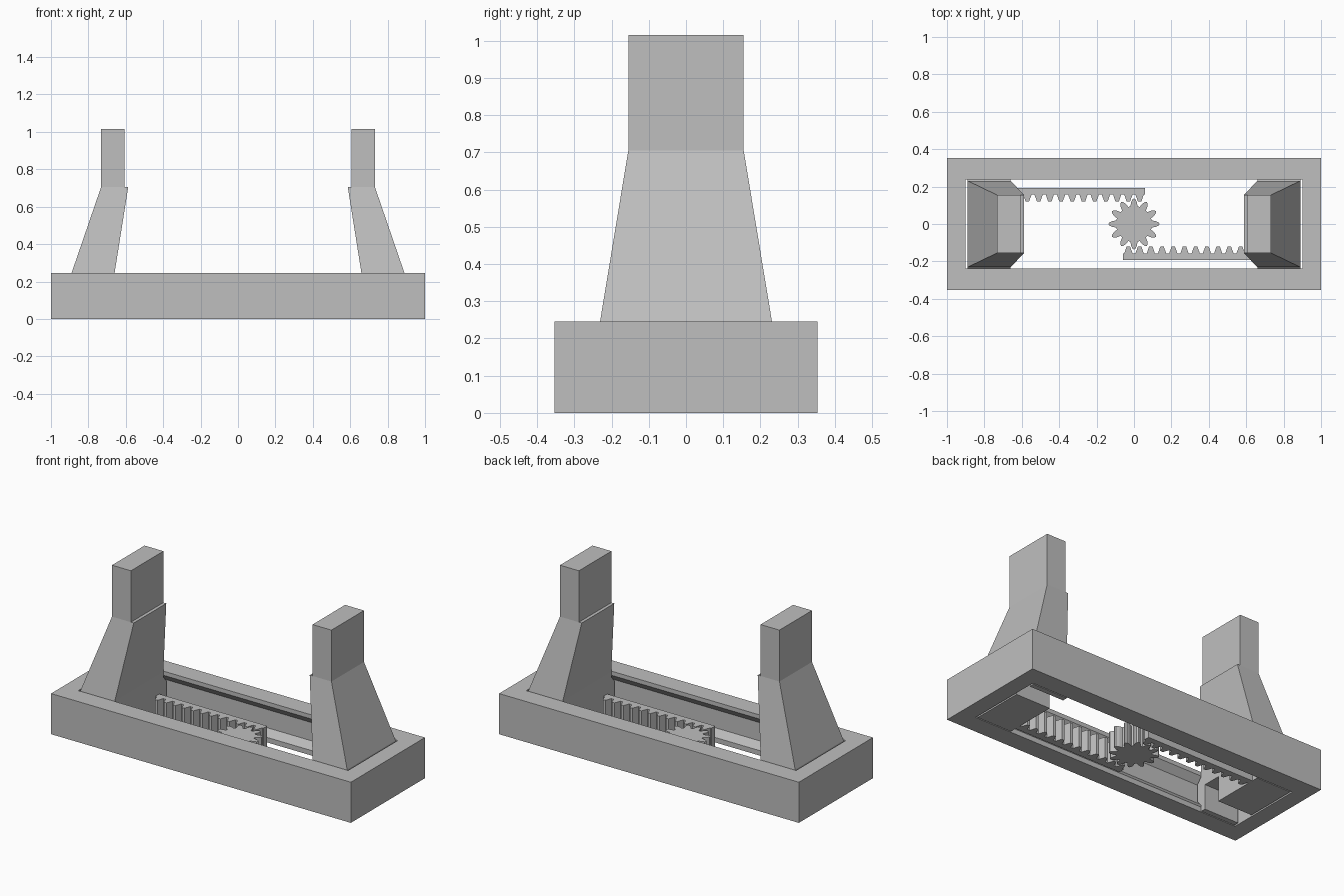
import bpy, bmesh, math
from mathutils import Vector

cube = bpy.data.objects.get("Cube")
if cube:
    bpy.data.objects.remove(cube, do_unlink=True)

grey = bpy.data.materials.new("plain grey")
grey.use_nodes = True
colour = (0.52, 0.52, 0.52, 1)
grey.diffuse_color = colour
grey.node_tree.nodes["Principled BSDF"].inputs["Base Color"].default_value = colour

HEIGHT = 0.245      # frame height
GEAR_H = 0.125      # gear and rack height
TEETH = 12
PITCH = 0.06        # rack tooth spacing


def finish(name, bm):
    bmesh.ops.recalc_face_normals(bm, faces=bm.faces)
    mesh = bpy.data.meshes.new(name)
    bm.to_mesh(mesh)
    bm.free()
    mesh.materials.append(grey)
    obj = bpy.data.objects.new(name, mesh)
    bpy.context.collection.objects.link(obj)
    return obj


def prism(name, points, start, end, axis="z"):
    """Extrude a flat outline along z (points are x, y) or x (points are y, z)."""
    def place(p, d):
        return (d, p[0], p[1]) if axis == "x" else (p[0], p[1], d)
    bm = bmesh.new()
    face = bm.faces.new([bm.verts.new(place(p, start)) for p in points])
    moved = bmesh.ops.extrude_face_region(bm, geom=[face])["geom"]
    shift = Vector(place((0, 0), end - start))
    bmesh.ops.translate(bm, vec=shift,
                        verts=[v for v in moved if isinstance(v, bmesh.types.BMVert)])
    if face.is_valid and len(bm.faces) == len(points) + 1:
        bm.faces.new(list(reversed(face.verts)))
    return finish(name, bm)


def taper(name, low, high):
    """Solid between two rectangles given as (x0, x1, half width, z)."""
    bm = bmesh.new()
    rings = []
    for x0, x1, w, z in (low, high):
        corners = ((x0, -w), (x1, -w), (x1, w), (x0, w))
        rings.append([bm.verts.new((x, y, z)) for x, y in corners])
    a, b = rings
    bm.faces.new(a)
    bm.faces.new(b)
    for i in range(4):
        j = (i + 1) % 4
        bm.faces.new((a[i], a[j], b[j], b[i]))
    return finish(name, bm)


def mirrored(points):
    return points + [(-y, z) for y, z in reversed(points)]


# Frame with a grooved slot for the sliding jaws
groove = [(0.27, 0.18), (0.27, 0.07)]
slot = mirrored([(0.237, 0.3), (0.237, 0.22)] + groove + [(0.237, 0.03), (0.237, -0.05)])
frame = taper("frame", (-1, 1, 0.353, 0), (-1, 1, 0.353, HEIGHT))
cutter = prism("slot_cutter", slot, -0.9, 0.9, "x")
cut = frame.modifiers.new("slot", "BOOLEAN")
cut.operation = "DIFFERENCE"
cut.solver = "EXACT"
cut.object = cutter
bpy.context.view_layer.objects.active = frame
frame.select_set(True)
bpy.ops.object.modifier_apply(modifier="slot")
bpy.data.objects.remove(cutter, do_unlink=True)

# Jaw base outline: side rails, plus a channel for the opposite rack
rail = [(0.231, HEIGHT), (0.231, 0.214), (0.262, 0.176), (0.262, 0.074),
        (0.231, 0.034), (0.231, 0.0)]
channel = [(0.2, 0.0), (0.2, 0.15), (0.09, 0.15), (0.09, 0.0)]
base = rail + channel + [(-y, z) for y, z in reversed(rail)]

# Rack outline: straight back, row of trapezoid teeth
tips = []
for i in range(12):
    centre = 0.03 - i * PITCH
    tips += [(centre + dx, y) for dx, y in
             ((0.022, 0.157), (0.009, 0.12), (-0.009, 0.12), (-0.022, 0.157))]
rack = [(-0.68, 0.192), (0.06, 0.192), (0.06, 0.157)] + tips + [(-0.68, 0.157)]

# Two jaws, each the other one turned half round
for side, sign in (("left", 1), ("right", -1)):
    parts = [
        prism(side + "_jaw_base", base, 0.66, 0.89, "x"),
        taper(side + "_jaw_body", (0.66, 0.89, 0.231, HEIGHT), (0.587, 0.732, 0.155, 0.705)),
        taper(side + "_jaw_post", (0.606, 0.732, 0.155, 0.705), (0.606, 0.732, 0.155, 1.015)),
    ]
    bar = prism(side + "_rack", rack, 0.0, GEAR_H)
    for obj in parts:
        obj.rotation_euler.z = 0 if sign > 0 else math.pi
    bar.rotation_euler.z = math.pi if sign > 0 else 0

# Pinion gear between the racks
outline = []
for i in range(TEETH):
    mid = i * math.tau / TEETH
    for radius, half in ((0.096, -0.019), (0.115, -0.016), (0.131, -0.009), (0.136, 0),
                         (0.131, 0.009), (0.115, 0.016), (0.096, 0.019)):
        a = mid + half / radius
        outline.append((radius * math.cos(a), radius * math.sin(a)))
prism("pinion_gear", outline, 0.0, GEAR_H)
